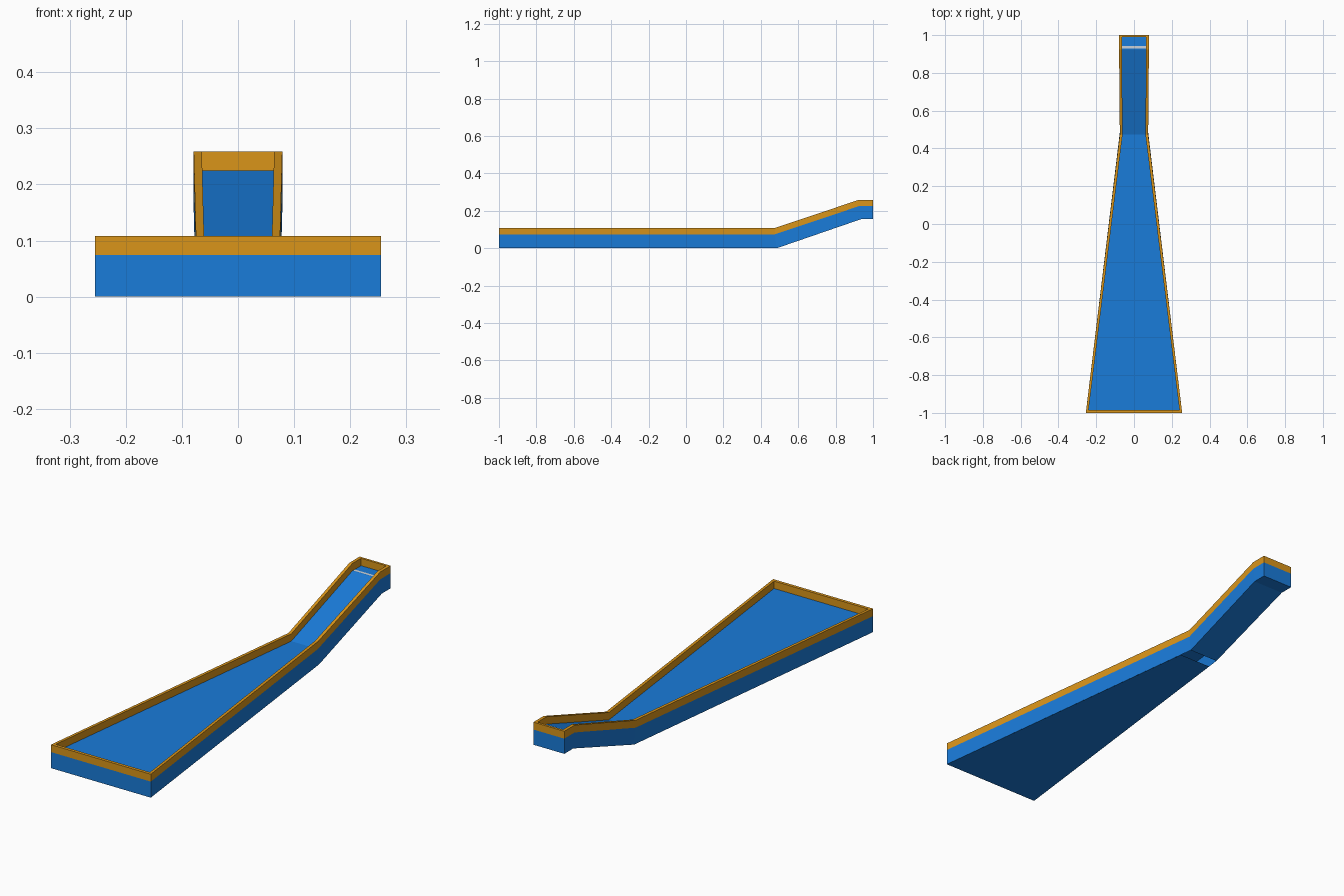
import bpy, bmesh

if "Cube" in bpy.data.objects:
    bpy.data.objects.remove(bpy.data.objects["Cube"])

# Stations along the lane: y at the bottom, y at the top, half width, base height
STATIONS = [(-1.0, -1.0, 0.255, 0.0),
            (0.485, 0.475, 0.075, 0.0),
            (0.935, 0.925, 0.079, 0.155),
            (1.0, 1.0, 0.079, 0.155)]
BED, TOP, RAIL = 0.072, 0.105, 0.0145
BED, TOP = 0.074, 0.108


def material(name, color):
    m = bpy.data.materials.new(name)
    m.diffuse_color = (*color, 1)
    m.use_nodes = True
    m.node_tree.nodes["Principled BSDF"].inputs["Base Color"].default_value = m.diffuse_color
    return m


def build(name, mat, fill):
    bm = bmesh.new()
    fill(bm)
    bmesh.ops.recalc_face_normals(bm, faces=bm.faces)
    mesh = bpy.data.meshes.new(name)
    bm.to_mesh(mesh)
    bm.free()
    mesh.materials.append(mat)
    ob = bpy.data.objects.new(name, mesh)
    bpy.context.collection.objects.link(ob)
    return ob


def height(base, rise):
    return base + rise - (0.004 if base else 0)


def loop(bm, rise, inset=0.0):
    """Closed outline of the lane at a given rise: right side out, left side back."""
    pts = []
    for i, (yb, yt, w, z) in enumerate(STATIONS):
        y = yb if rise == 0 else yt
        y += inset if i == 0 else (-inset * 0.75 if i == 3 else 0)
        pts.append((w - inset, y, z if rise == 0 else height(z, rise)))
    pts += [(-x, y, z) for x, y, z in reversed(pts)]
    return [bm.verts.new(p) for p in pts]


def band(bm, a, b):
    n = len(a)
    for i in range(n):
        j = (i + 1) % n
        bm.faces.new((a[i], a[j], b[j], b[i]))


def deck(bm, a):
    n = len(a)
    for i in range(n // 2 - 1):
        bm.faces.new((a[i], a[i + 1], a[n - 2 - i], a[n - 1 - i]))


# Blue base: walls, playing bed, and underside with a slot before the ramp
def base(bm):
    low, high = loop(bm, 0), loop(bm, BED)
    band(bm, low, high)
    deck(bm, high)
    slot = [bm.verts.new((s * 0.082, 0.425, 0)) for s in (1, -1)]
    bm.faces.new((low[0], slot[0], slot[1], low[7]))
    for i in (1, 2):
        bm.faces.new((low[i], low[i + 1], low[6 - i], low[7 - i]))


# Orange rail all the way round
def rail(bm):
    outer_low, outer_top = loop(bm, BED), loop(bm, TOP)
    inner_top, inner_low = loop(bm, TOP, RAIL), loop(bm, BED, RAIL)
    band(bm, outer_low, outer_top)
    band(bm, outer_top, inner_top)
    band(bm, inner_top, inner_low)


# Pale line across the tee platform
def line(bm):
    z = height(0.155, BED) + 0.0006
    bm.faces.new([bm.verts.new((x, y, z)) for x, y in
                  ((-0.064, 0.93), (0.064, 0.93), (0.064, 0.942), (-0.064, 0.942))])


build("lane_base", material("blue", (0.01, 0.2, 0.7)), base)
build("edge_rail", material("orange", (0.7, 0.3, 0.01)), rail)
build("tee_line", material("pale", (0.6, 0.65, 0.7)), line)
